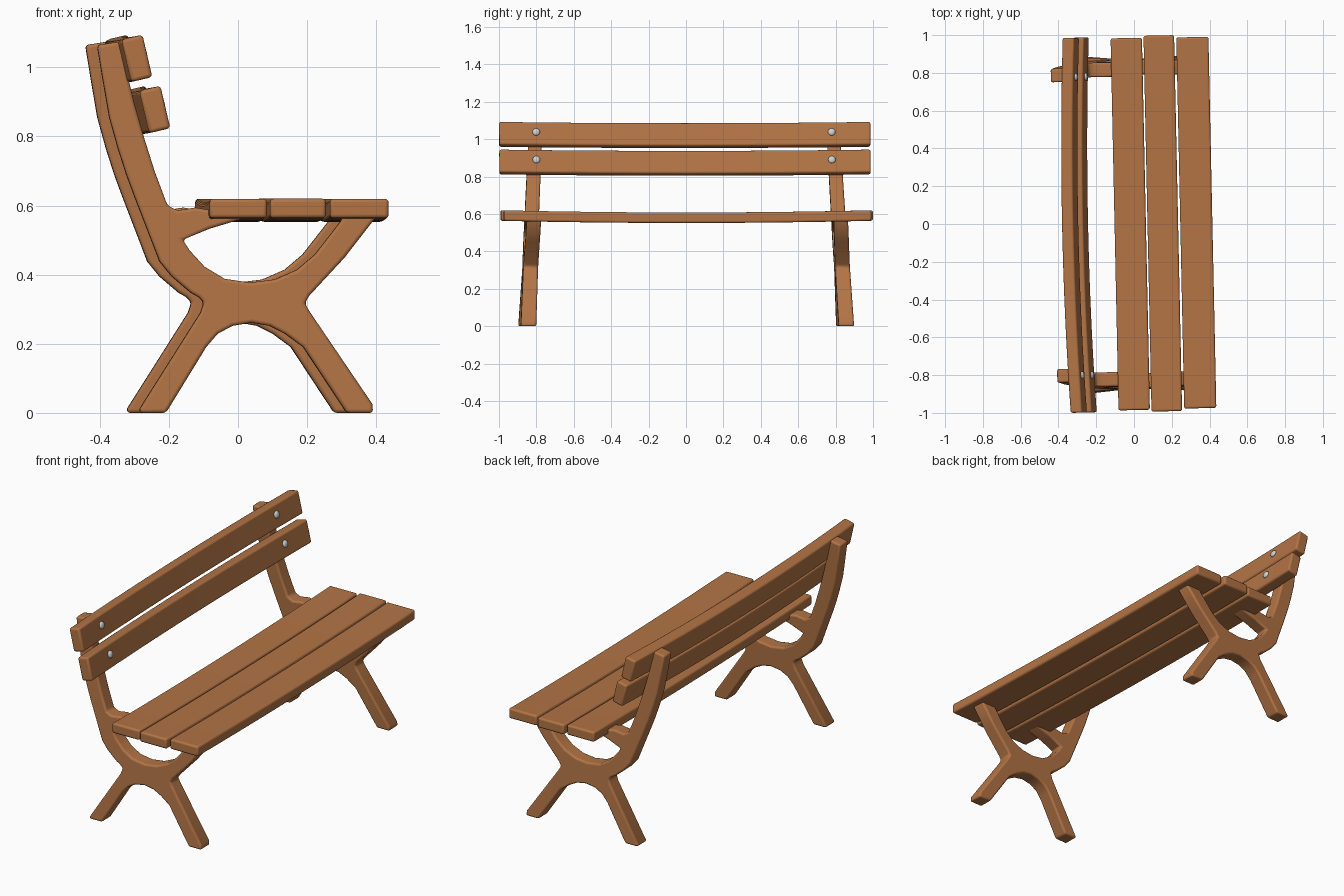
import bpy, bmesh, math
from mathutils import Matrix, Vector

if "Cube" in bpy.data.objects:
    bpy.data.objects.remove(bpy.data.objects["Cube"])

YAW = 0.0213    # whole bench is turned slightly about z
TILT = 0.23     # lean of the backrest boards


def material(name, col):
    m = bpy.data.materials.new(name)
    m.diffuse_color = (*col, 1)
    m.use_nodes = True
    m.node_tree.nodes["Principled BSDF"].inputs["Base Color"].default_value = m.diffuse_color
    return m


wood = material("warm wood", (0.45, 0.175, 0.06))
steel = material("light steel", (0.62, 0.63, 0.65))


def finish(name, bm, mat, bevel=0.0, segs=3):
    bmesh.ops.recalc_face_normals(bm, faces=bm.faces)
    me = bpy.data.meshes.new(name)
    bm.to_mesh(me)
    bm.free()
    ob = bpy.data.objects.new(name, me)
    bpy.context.collection.objects.link(ob)
    ob.rotation_euler.z = YAW
    me.materials.append(mat)
    if bevel:
        b = ob.modifiers.new("bevel", 'BEVEL')
        b.width, b.segments = bevel, segs
        b.limit_method, b.angle_limit = 'ANGLE', math.radians(40)
    bpy.ops.object.select_all(action='DESELECT')
    ob.select_set(True)
    bpy.context.view_layer.objects.active = ob
    bpy.ops.object.shade_smooth_by_angle(angle=math.radians(40))
    return ob


# side frame outline (x, z): post back, rear leg, arch, front leg, seat arms, post front
OUTLINE = [
    (-.425, 1.064), (-.408, .96), (-.39, .855), (-.365, .765), (-.341, .69),
    (-.317, .625), (-.268, .498), (-.245, .438), (-.21, .395), (-.155, .348),
    (-.132, .335), (-.117, .32), (-.127, .29), (-.303, .012), (-.303, 0),
    (-.228, 0), (-.218, .015), (-.11, .191), (-.077, .229), (-.034, .252),
    (.02, .261), (.073, .252), (.118, .229), (.17, .191), (.296, 0),
    (.372, 0), (.37, .026), (.187, .296), (.175, .318), (.188, .339),
    (.29, .449), (.378, .562), (.378, .585), (.277, .585), (.285, .562),
    (.247, .513), (.204, .458), (.152, .414), (.088, .386), (.016, .377),
    (-.057, .388), (-.115, .423), (-.158, .47), (-.178, .501), (-.1, .533),
    (-.013, .559), (.016, .577), (-.086, .585), (-.141, .594), (-.193, .586),
    (-.222, .6), (-.259, .699), (-.288, .791), (-.317, .893), (-.338, .98),
    (-.356, 1.075)]


def frame(name, side):
    bm = bmesh.new()
    rings = []
    for off in (-1, 1):
        # frames lean inward and thin slightly toward the top
        rings.append([bm.verts.new((x, side * (.85 - .052 * z) + off * (.041 - .005 * z), z))
                      for x, z in OUTLINE])
    bm.faces.new(rings[0])
    bm.faces.new(rings[1][::-1])
    n = len(OUTLINE)
    for i in range(n):
        j = (i + 1) % n
        bm.faces.new((rings[0][i], rings[0][j], rings[1][j], rings[1][i]))
    finish(name, bm, wood, .011)


frame("near_side_frame", -1)
frame("far_side_frame", 1)


def board(name, cx, cz, w, h, length, tilt=0, sag=0.0, bow=0.0):
    bm = bmesh.new()
    bmesh.ops.create_cube(bm, size=1, matrix=Matrix.Diagonal((w, length, h, 1)))
    for i in range(1, 16):
        y = (i / 16 - .5) * length
        bmesh.ops.bisect_plane(bm, geom=bm.verts[:] + bm.edges[:] + bm.faces[:],
                               plane_co=(0, y, 0), plane_no=(0, 1, 0))
    bm.transform(Matrix.Translation((cx, 0, cz)) @ Matrix.Rotation(-tilt, 4, 'Y'))
    for v in bm.verts:
        k = 1 - v.co.y ** 2
        v.co.x += bow * k
        v.co.z -= sag * k
    finish(name, bm, wood, .01)


# seat boards
for i, (cx, w, ln) in enumerate([(-.02, .166, 1.97), (.1525, .162, 1.99), (.33, .17, 1.965)]):
    board(f"seat_board_{i + 1}", cx, .592, w, .056, ln, sag=.012)

# backrest boards with bolts
normal = Vector((math.cos(TILT), 0, math.sin(TILT)))
for label, cx, cz in (("upper", -.313, 1.026), ("lower", -.261, .878)):
    board(f"{label}_back_board", cx, cz, .063, .126, 1.985, TILT, .007, -.025)
    for end, y in (("near", -.795), ("far", .785)):
        k = 1 - y * y
        pos = Vector((cx - .025 * k, y, cz - .007 * k + .008)) + normal * .032
        bm = bmesh.new()
        bmesh.ops.create_uvsphere(bm, u_segments=16, v_segments=8, radius=1)
        bm.transform(Matrix.Translation(pos) @ Matrix.Rotation(-TILT, 4, 'Y')
                     @ Matrix.Diagonal((.011, .02, .02, 1)))
        finish(f"{label}_{end}_bolt", bm, steel)
